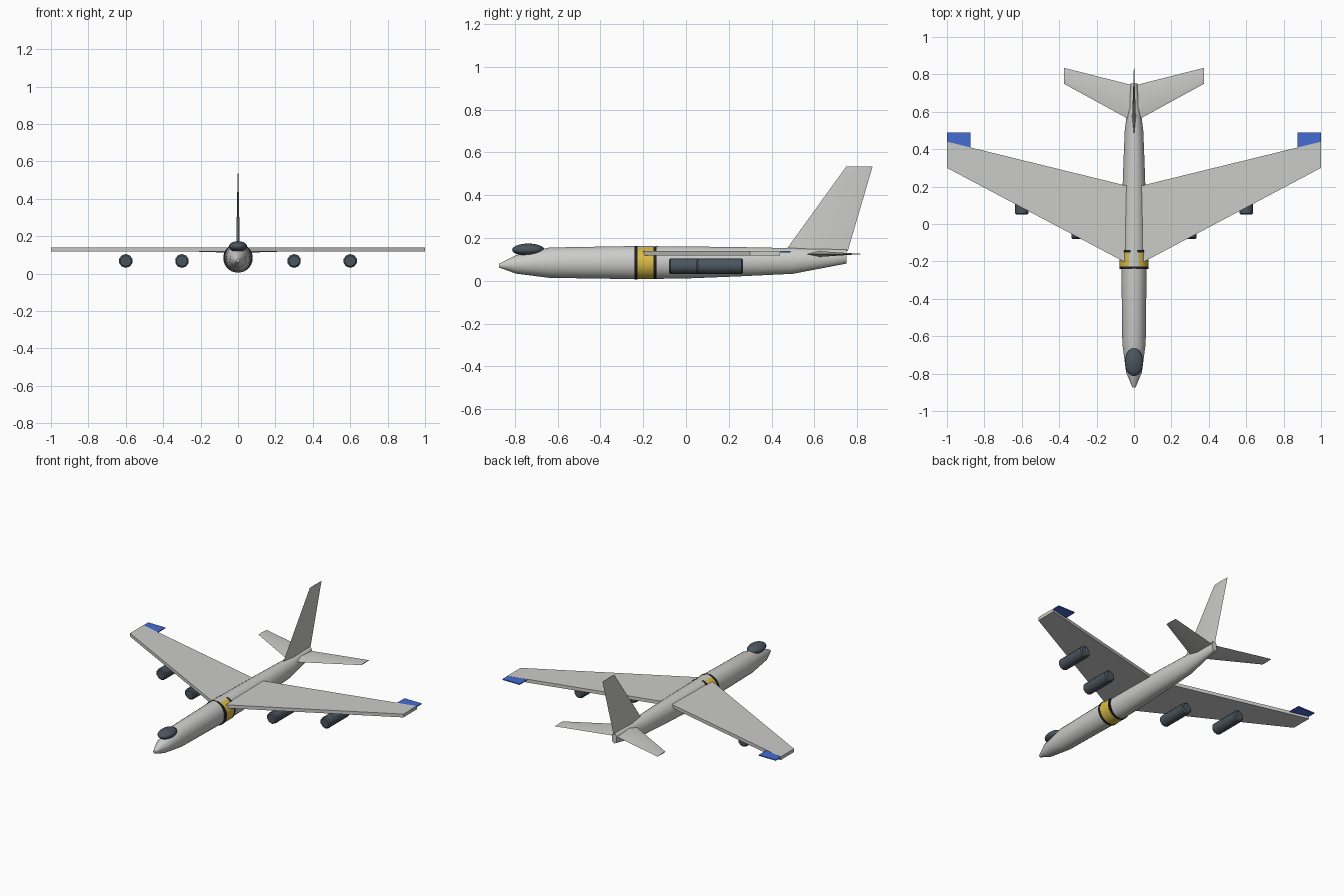
import bpy, bmesh, math

if "Cube" in bpy.data.objects:
    bpy.data.objects.remove(bpy.data.objects["Cube"])


def material(name, rgb):
    m = bpy.data.materials.new(name)
    m.use_nodes = True
    m.diffuse_color = (*rgb, 1)
    m.node_tree.nodes["Principled BSDF"].inputs["Base Color"].default_value = (*rgb, 1)
    return m


GREY = material("light grey", (0.6, 0.6, 0.59))
SLATE = material("dark slate", (0.07, 0.09, 0.11))
YELLOW = material("yellow", (0.7, 0.5, 0.06))
BLACK = material("black", (0.015, 0.015, 0.018))
BLUE = material("blue", (0.06, 0.15, 0.65))


def loft(name, rings, mat, smooth=40):
    """Skin a list of equal-length point loops and cap both ends."""
    bm = bmesh.new()
    loops = [[bm.verts.new(p) for p in ring] for ring in rings]
    n = len(loops[0])
    for a, b in zip(loops, loops[1:]):
        for i in range(n):
            j = (i + 1) % n
            bm.faces.new((a[i], a[j], b[j], b[i]))
    bm.faces.new(loops[0])
    bm.faces.new(loops[-1])
    bmesh.ops.recalc_face_normals(bm, faces=bm.faces)
    mesh = bpy.data.meshes.new(name)
    bm.to_mesh(mesh)
    bm.free()
    mesh.materials.append(mat)
    ob = bpy.data.objects.new(name, mesh)
    bpy.context.collection.objects.link(ob)
    if smooth:
        bpy.ops.object.select_all(action="DESELECT")
        ob.select_set(True)
        bpy.context.view_layer.objects.active = ob
        bpy.ops.object.shade_smooth_by_angle(angle=math.radians(smooth))
    return ob


def oval(x, y, z, rx, rz, n):
    """Oval cross-section facing along y."""
    turns = [2 * math.pi * (i + 0.5) / n for i in range(n)]
    return [(x + rx * math.cos(t), y, z + rz * math.sin(t)) for t in turns]


def tube(name, x, z, profile, mat, n):
    return loft(name, [oval(x, y, z, r, r, n) for y, r in profile], mat)


def slab(x, y0, y1, z0, z1):
    """Rectangular rib at one span position."""
    return [(x, y0, z0), (x, y1, z0), (x, y1, z1), (x, y0, z1)]


def diamond(x, y0, y1, z, t):
    """Thin pointed rib, thickest a third of the way back."""
    m = y0 + (y1 - y0) * 0.35
    return [(x, y0, z), (x, m, z + t), (x, y1, z), (x, m, z - t)]


# Fuselage: y, half width, bottom, top
stations = [(-0.875, 0.008, 0.062, 0.08), (-0.795, 0.042, 0.033, 0.12),
            (-0.64, 0.063, 0.013, 0.156), (-0.24, 0.068, 0.007, 0.163),
            (0.0, 0.066, 0.01, 0.161), (0.25, 0.06, 0.02, 0.158),
            (0.5, 0.05, 0.032, 0.153), (0.75, 0.018, 0.08, 0.146)]
loft("fuselage", [oval(0, y, (b + t) / 2, w, (t - b) / 2, 24)
                  for y, w, b, t in stations], GREY)

# Canopy
bpy.ops.mesh.primitive_uv_sphere_add(segments=20, ring_count=12, location=(0, -0.738, 0.145))
canopy = bpy.context.object
canopy.name = "canopy"
canopy.scale = (0.049, 0.075, 0.029)
canopy.data.materials.append(SLATE)
bpy.ops.object.shade_smooth()

# Painted band and its two edge rings
tube("yellow_band", 0, 0.084, [(-0.23, 0.077), (-0.145, 0.077)], YELLOW, 24)
tube("front_ring", 0, 0.084, [(-0.24, 0.079), (-0.226, 0.079)], BLACK, 24)
tube("rear_ring", 0, 0.084, [(-0.152, 0.0775), (-0.138, 0.0775)], BLACK, 24)

# Paired parts
for side, s in (("left", 1), ("right", -1)):
    loft(side + "_wing", [slab(0, -0.23, 0.195, 0.118, 0.14),
                          slab(s, 0.3, 0.44, 0.118, 0.14)], GREY, 0)
    loft(side + "_aileron", [slab(s * x, 0.38, 0.49, 0.133, 0.139)
                             for x in (0.875, 1)], BLUE, 0)
    loft(side + "_tailplane", [diamond(0, 0.545, 0.74, 0.125, 0.014),
                               diamond(s * 0.375, 0.75, 0.835, 0.125, 0.003)], GREY)
    for place, x, y in (("inner", 0.3, -0.08), ("outer", 0.6, 0.05)):
        tube(f"{side}_{place}_engine", s * x, 0.068,
             [(y, 0.029), (y + 0.007, 0.037), (y + 0.21, 0.037), (y + 0.217, 0.029)],
             SLATE, 10)

# Tail fin, from root to tip
ribs = []
for z, y0, y1, t in ((0.14, 0.465, 0.757, 0.01), (0.535, 0.75, 0.873, 0.002)):
    ribs.append([(px, py, z) for px, py, _ in
                 ((0, y0, 0), (t, y0 + (y1 - y0) * 0.35, 0), (0, y1, 0),
                  (-t, y0 + (y1 - y0) * 0.35, 0))])
loft("tail_fin", ribs, GREY)
